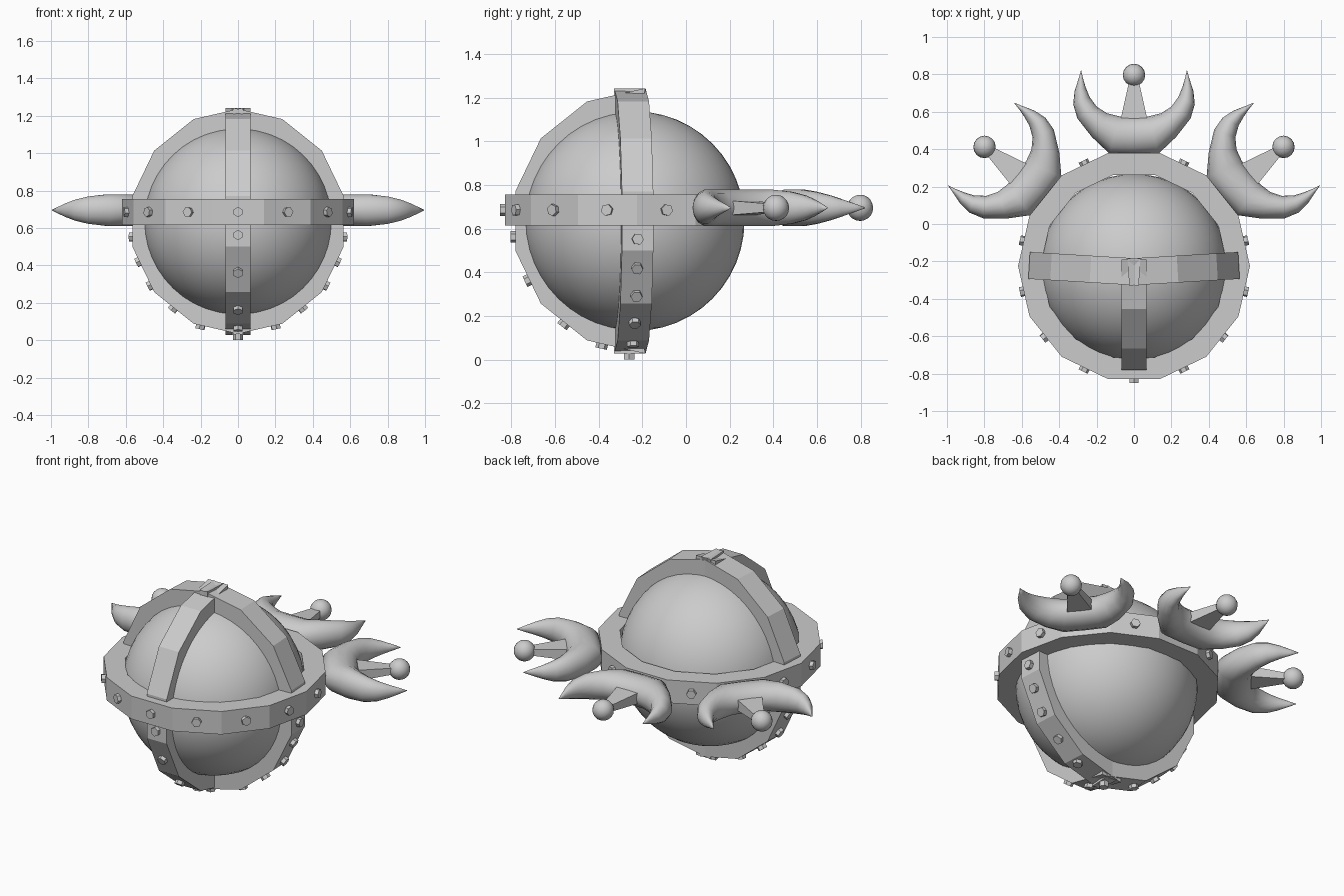
import bpy, bmesh, math
from mathutils import Vector, Matrix

if "Cube" in bpy.data.objects:
    bpy.data.objects.remove(bpy.data.objects["Cube"])

STEP = 2 * math.pi / 14
Z = Vector((0, 0, 1))


def finish(name, bm, smooth=False):
    bmesh.ops.recalc_face_normals(bm, faces=bm.faces[:])
    me = bpy.data.meshes.new(name)
    bm.to_mesh(me)
    bm.free()
    ob = bpy.data.objects.new(name, me)
    bpy.context.collection.objects.link(ob)
    for p in me.polygons:
        p.use_smooth = smooth
    return ob


def loft(bm, rings, closed=False):
    """Skin a list of equal vertex loops."""
    loops = [[bm.verts.new(c) for c in r] for r in rings]
    m = len(loops[0])
    count = len(loops) if closed else len(loops) - 1
    for i in range(count):
        a, b = loops[i], loops[(i + 1) % len(loops)]
        for j in range(m):
            bm.faces.new((a[j], a[(j + 1) % m], b[(j + 1) % m], b[j]))
    if not closed:
        bm.faces.new(loops[0])
        bm.faces.new(loops[-1])


def band(name, origin, u, w, half_width, r_out, r_in, angles, closed=False):
    """Flat-sided strap around origin; angle 0 lies on w, 90 degrees on u."""
    n = u.cross(w).normalized() * half_width
    rings = []
    for a in angles:
        d = u * math.sin(a) + w * math.cos(a)
        rings.append([origin + d * r_out + n, origin + d * r_out - n,
                      origin + d * r_in - n, origin + d * r_in + n])
    bm = bmesh.new()
    loft(bm, rings, closed)
    return finish(name, bm)


def bolt(pos, normal, out=0.022):
    """Hexagonal bolt head standing out of a strap."""
    bm = bmesh.new()
    depth = out + 0.03
    rot = Z.rotation_difference(normal).to_matrix().to_4x4()
    mat = Matrix.Translation(pos + normal * (out - depth / 2)) @ rot
    bmesh.ops.create_cone(bm, cap_ends=True, segments=6, radius1=0.027,
                          radius2=0.027, depth=depth, matrix=mat)
    finish("bolt", bm)


def ball(name, pos, r, seg, rings):
    bm = bmesh.new()
    bmesh.ops.create_uvsphere(bm, u_segments=seg, v_segments=rings, radius=r,
                              matrix=Matrix.Translation(pos))
    return finish(name, bm, True)


# Core sphere
ball("core_sphere", (0, -0.235, 0.634), 0.503, 48, 24)

# Horizontal belt with a bolt in each of its exposed faces
c = Vector((0, -0.225, 0.685))
X, Y = Vector((1, 0, 0)), Vector((0, 1, 0))
band("belt", c, X, Y, 0.07, 0.62, 0.5,
     [(k + 0.5) * STEP for k in range(14)], True)
for k in range(14):
    if k in (0, 2, 12):
        continue
    d = X * math.sin(k * STEP) + Y * math.cos(k * STEP)
    bolt(c + d * 0.604, d)

# Three half straps: front, right and left, bolted on the lower half
straps = [
    ("front_strap", Vector((0, -0.19, 0.635)), -Y, 0.067, (7, 27, 52, 71)),
    ("right_strap", Vector((-0.03, -0.257, 0.635)), Vector((1, 0.06, 0)).normalized(),
     0.072, (8, 21, 34.5, 51, 67.5)),
    ("left_strap", Vector((0.03, -0.257, 0.635)), Vector((-1, 0.06, 0)).normalized(),
     0.072, (8, 21, 34.5, 51, 67.5)),
]
for name, o, u, hw, bolts in straps:
    band(name, o, u, Z, hw, 0.607, 0.48, [k * STEP for k in range(8)])
    for deg in bolts:
        a = math.radians(90 + deg)
        face = (math.floor(a / STEP) + 0.5) * STEP
        r = 0.592 / math.cos(a - face)
        pos = o + (u * math.sin(a) + Z * math.cos(a)) * r
        bolt(pos, u * math.sin(face) + Z * math.cos(face))
bolt(Vector((0, -0.26, 0.03)), -Z, 0.03)

# Crescent stations: inner x, y, outer x, y, half thickness
half = [(0.08, 0.576, 0.13, 0.375, 0.086), (0.145, 0.592, 0.225, 0.465, 0.086),
        (0.2, 0.628, 0.303, 0.565, 0.075), (0.238, 0.68, 0.325, 0.64, 0.058),
        (0.258, 0.73, 0.318, 0.71, 0.038), (0.273, 0.78, 0.297, 0.775, 0.018),
        (0.282, 0.82, 0.284, 0.82, 0.002)]
stations = [(-a, b, -p, q, h) for a, b, p, q, h in reversed(half)]
stations += [(0, 0.573, 0, 0.37, 0.086)] + half
ZC = 0.695


def crescent(turn, side):
    pivot = Vector((0, -0.225, 0))
    mat = (Matrix.Translation(pivot) @ Matrix.Rotation(turn, 4, 'Z')
           @ Matrix.Translation(-pivot))
    # Horned crescent
    rings = []
    for a, b, p, q, h in stations:
        i, o = Vector((a, b, ZC)), Vector((p, q, ZC))
        ring = []
        for k in range(14):
            t = k * STEP
            ring.append((i + o) / 2 + (o - i) / 2 * math.cos(t) + Z * h * math.sin(t))
        rings.append(ring)
    bm = bmesh.new()
    loft(bm, rings)
    bm.transform(mat)
    finish(side + "_crescent", bm, True)
    # Tapered spike
    bm = bmesh.new()
    loft(bm, [[(sx * w, y, ZC + sz * h) for sx, sz in
               ((-1, -1), (1, -1), (1, 1), (-1, 1))]
              for y, w, h in ((0.54, 0.076, 0.034), (0.78, 0.022, 0.018))])
    bm.transform(mat)
    finish(side + "_spike", bm)
    # Round tip
    ball(side + "_tip_ball", mat @ Vector((0, 0.797, ZC)), 0.06, 16, 10)


for turn, side in ((0, "back"), (-2 * STEP, "right"), (2 * STEP, "left")):
    crescent(turn, side)
